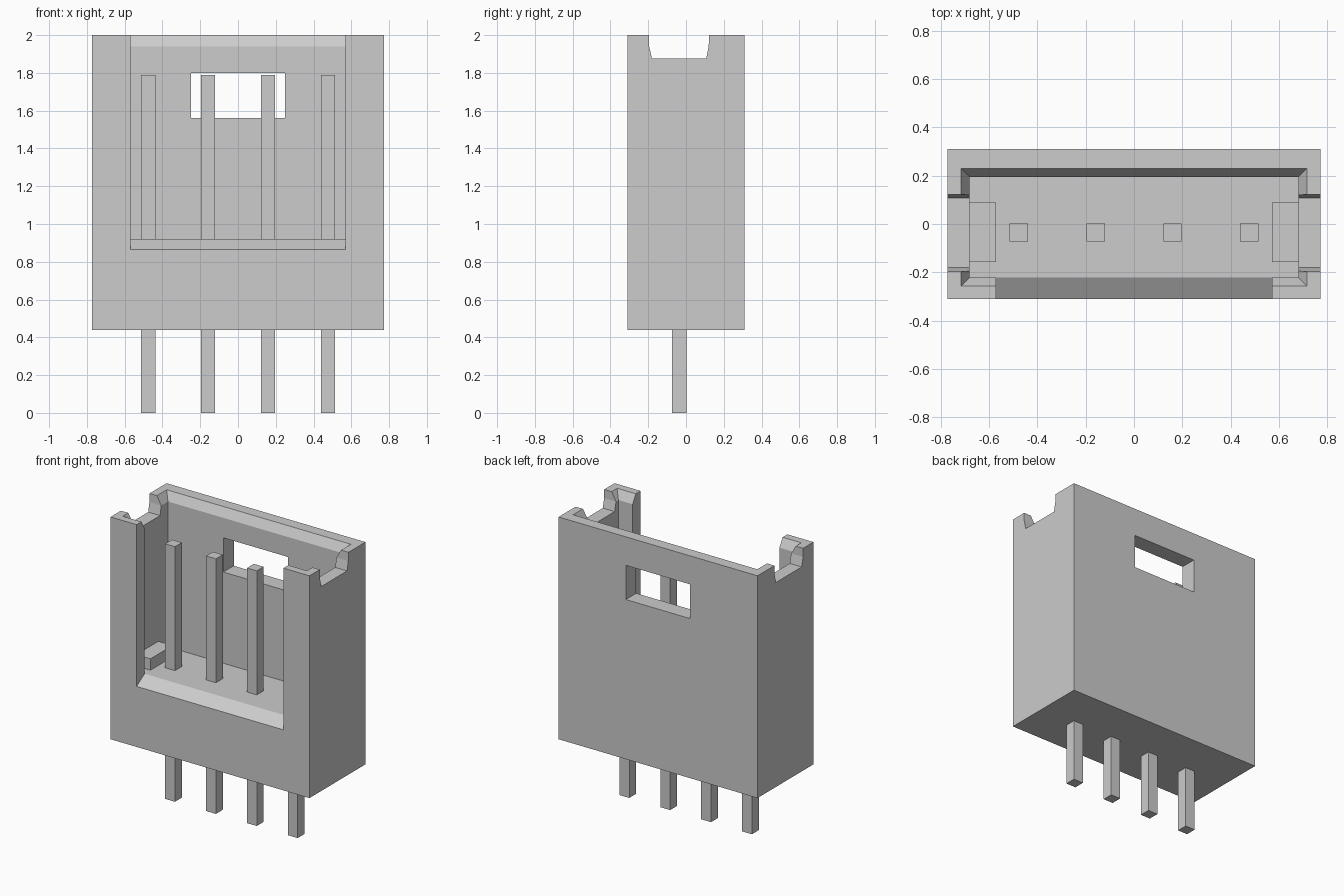
import bpy
import bmesh

if "Cube" in bpy.data.objects:
    bpy.data.objects.remove(bpy.data.objects["Cube"], do_unlink=True)

# One matte grey for everything
grey = bpy.data.materials.new("light grey")
grey.use_nodes = True
grey.diffuse_color = (0.604, 0.604, 0.604, 1)
grey.node_tree.nodes["Principled BSDF"].inputs["Base Color"].default_value = (0.604, 0.604, 0.604, 1)


def loft(name, rings):
    """Closed solid skinned through matching rings of points."""
    bm = bmesh.new()
    loops = [[bm.verts.new(p) for p in ring] for ring in rings]
    n = len(loops[0])
    for a, b in zip(loops, loops[1:]):
        for i in range(n):
            j = (i + 1) % n
            bm.faces.new((a[i], a[j], b[j], b[i]))
    bm.faces.new(loops[0])
    bm.faces.new(loops[-1])
    bmesh.ops.recalc_face_normals(bm, faces=bm.faces)
    mesh = bpy.data.meshes.new(name)
    bm.to_mesh(mesh)
    bm.free()
    mesh.materials.append(grey)
    obj = bpy.data.objects.new(name, mesh)
    bpy.context.collection.objects.link(obj)
    return obj


def rect(x0, x1, y0, y1, z):
    return [(x0, y0, z), (x1, y0, z), (x1, y1, z), (x0, y1, z)]


def box(name, x0, x1, y0, y1, z0, z1):
    return loft(name, [rect(x0, x1, y0, y1, z0), rect(x0, x1, y0, y1, z1)])


def extrude_x(name, profile, half):
    """Extrude a (y, z) profile symmetrically along x."""
    return loft(name, [[(x, y, z) for y, z in profile] for x in (-half, half)])


def cut(target, cutter):
    """Subtract the cutter from the target and discard it."""
    mod = target.modifiers.new("cut", "BOOLEAN")
    mod.operation = "DIFFERENCE"
    mod.solver = "EXACT"
    mod.object = cutter
    bpy.context.view_layer.objects.active = target
    bpy.ops.object.modifier_apply(modifier=mod.name)
    bpy.data.objects.remove(cutter, do_unlink=True)


# Housing block
housing = box("housing", -0.772, 0.772, -0.31, 0.31, 0.44, 2.0)

# Inner cavity with a flared mouth (flare continues above the rim)
def cavity_ring(z, grow):
    return rect(-0.68 - grow, 0.68 + grow, -0.222 - grow, 0.195 + grow, z)

cut(housing, loft("cavity_cutter", [cavity_ring(0.92, 0), cavity_ring(1.94, 0), cavity_ring(2.06, 0.07)]))

# Front opening with a sloping sill
cut(housing, extrude_x("front_cutter", [
    (-0.35, 0.84), (-0.222, 0.92), (-0.19, 0.95), (-0.19, 2.1), (-0.35, 2.1)], 0.57))

# Notches in the top of both side walls
cut(housing, extrude_x("notch_cutter", [
    (-0.18, 1.875), (0.107, 1.875), (0.12, 1.94), (0.125, 2.1), (-0.197, 2.1), (-0.195, 1.94)], 0.9))

# Latch window in the back wall
cut(housing, box("window_cutter", -0.25, 0.25, 0.1, 0.4, 1.56, 1.80))

# Small ledges on the cavity floor against the side walls
for side, s in (("left", 1), ("right", -1)):
    xs = sorted((s * 0.57, s * 0.70))
    box(side + "_floor_ledge", xs[0], xs[1], -0.157, 0.088, 0.90, 1.0)

# Square contact pins through the floor
for i in range(4):
    x = -0.476 + i * 0.3175
    box("pin_%d" % (i + 1), x - 0.038, x + 0.038, -0.073, 0.003, 0.0, 1.79)
